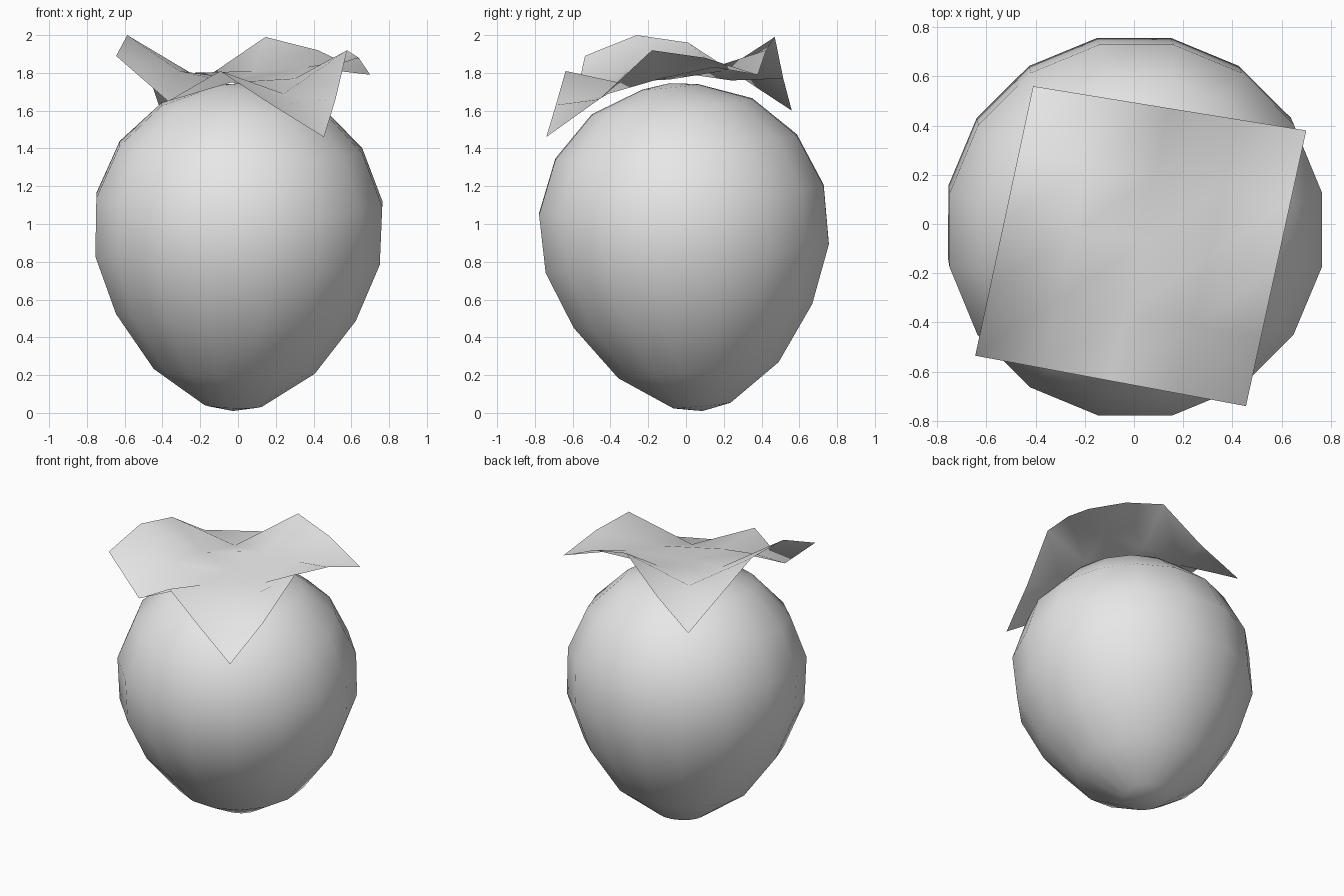
import bpy
import bmesh
import math
from mathutils import Euler, Vector

default_cube = bpy.data.objects.get("Cube")
if default_cube:
    bpy.data.objects.remove(default_cube, do_unlink=True)


def make_material(name, colour):
    material = bpy.data.materials.new(name)
    material.use_nodes = True
    material.diffuse_color = colour
    material.node_tree.nodes["Principled BSDF"].inputs["Base Color"].default_value = colour
    return material


def make_object(name, mesh_data, material):
    mesh = bpy.data.meshes.new(name)
    bmesh.ops.recalc_face_normals(mesh_data, faces=mesh_data.faces)
    for face in mesh_data.faces:
        face.smooth = True
    mesh_data.to_mesh(mesh)
    mesh_data.free()
    mesh.materials.append(material)
    obj = bpy.data.objects.new(name, mesh)
    bpy.context.scene.collection.objects.link(obj)
    return obj


def build_fruit(material):
    """Revolve a tapering profile, then lean it slightly."""
    sides = 16
    profile = [(0.155, 0.035), (0.435, 0.225), (0.647, 0.515), (0.768, 0.82),
               (0.772, 1.13), (0.655, 1.41), (0.435, 1.625), (0.15, 1.73)]
    centre = Vector((0, 0, 0.885))
    lean = Euler((0.1, 0.03, 0)).to_matrix()
    bm = bmesh.new()

    def add_point(x, y, z):
        return bm.verts.new(centre + lean @ (Vector((x, y, z)) - centre))

    rings = []
    for radius, height in profile:
        angles = [math.tau * (i + 0.5) / sides for i in range(sides)]
        rings.append([add_point(radius * math.cos(a), radius * math.sin(a), height)
                      for a in angles])
    bottom = add_point(0, 0, 0.005)
    top = add_point(0, 0, 1.75)
    for i in range(sides):
        j = (i + 1) % sides
        bm.faces.new((bottom, rings[0][j], rings[0][i]))
        bm.faces.new((top, rings[-1][i], rings[-1][j]))
        for low, high in zip(rings, rings[1:]):
            bm.faces.new((low[i], low[j], high[j], high[i]))
    return make_object("fruit_body", bm, material)


def build_leaf(material):
    """Bend a square sheet over the top of the fruit."""
    front_right, front_left = Vector((-0.645, -0.535)), Vector((0.455, -0.74))
    back_right, back_left = Vector((-0.41, 0.56)), Vector((0.70, 0.38))
    heights = [(1.89, 1.65, 1.81, 1.63, 1.46),
               (2.0, 1.81, 1.75, 1.69, 1.66),
               (1.96, 1.8, 1.765, 1.77, 1.92),
               (1.78, 1.76, 1.81, 1.83, 1.88),
               (1.6, 1.77, 1.99, 1.92, 1.79)]
    steps = len(heights) - 1
    bm = bmesh.new()
    grid = []
    for j, row in enumerate(heights):
        start = front_right.lerp(back_right, j / steps)
        end = front_left.lerp(back_left, j / steps)
        grid.append([bm.verts.new((*start.lerp(end, i / steps), z))
                     for i, z in enumerate(row)])
    for near, far in zip(grid, grid[1:]):
        for i in range(steps):
            bm.faces.new((near[i], near[i + 1], far[i + 1], far[i]))
    return make_object("leaf_cap", bm, material)


grey = make_material("light_grey", (0.8, 0.8, 0.8, 1))
build_fruit(grey)
build_leaf(grey)
